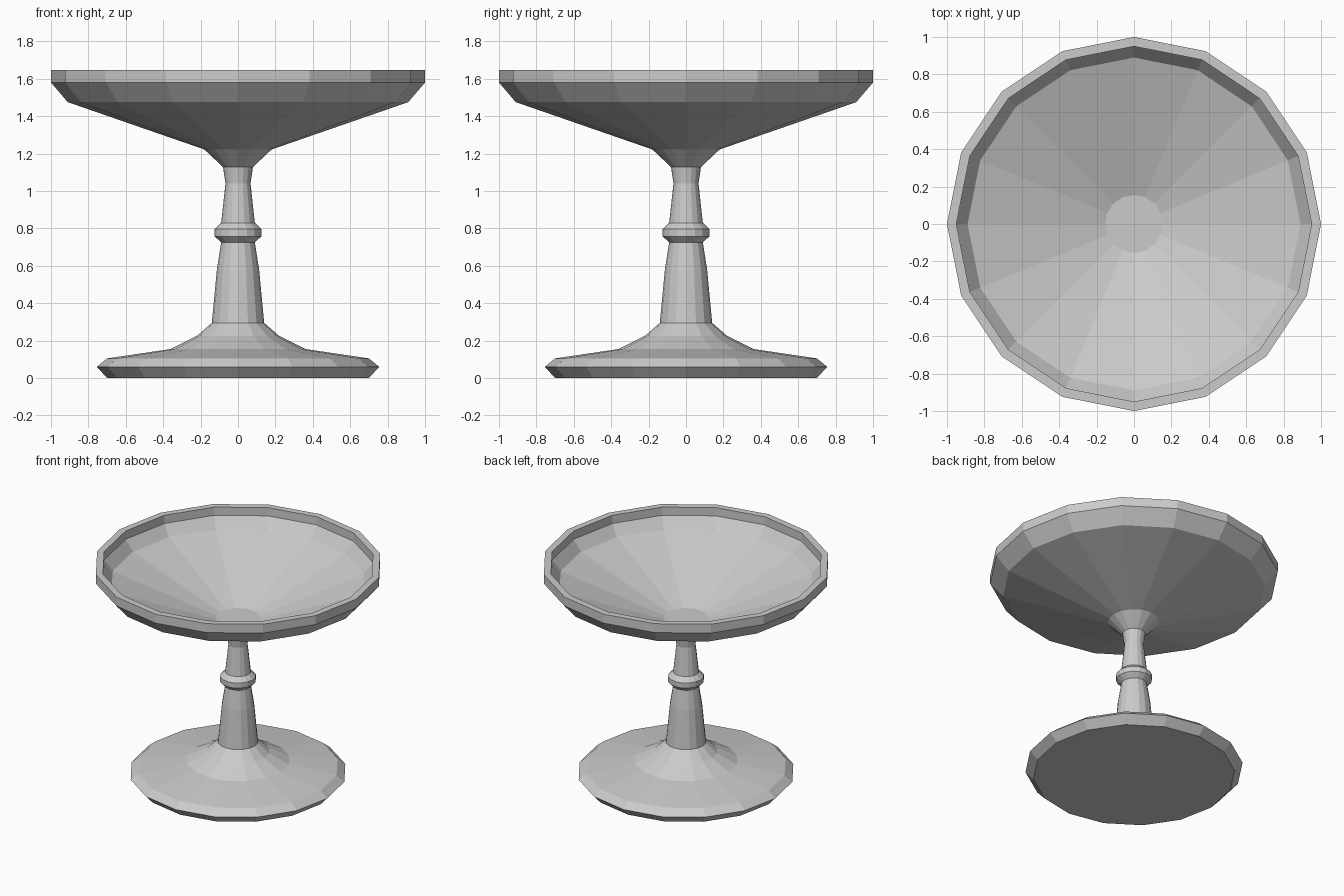
import bpy, bmesh
from math import cos, sin, tau

if "Cube" in bpy.data.objects:
    bpy.data.objects.remove(bpy.data.objects["Cube"])

SIDES = 16


def lathe(name, profile, cap_start=False, cap_end=False):
    """Spin a (radius, z) profile, listed so the outside goes upward, into a faceted part."""
    bm = bmesh.new()
    rings = [[bm.verts.new((r * cos(tau * i / SIDES), r * sin(tau * i / SIDES), z))
              for i in range(SIDES)] for r, z in profile]
    for a, b in zip(rings, rings[1:]):
        for i in range(SIDES):
            j = (i + 1) % SIDES
            bm.faces.new((a[i], a[j], b[j], b[i]))
    if cap_start:
        bm.faces.new(rings[0][::-1])
    if cap_end:
        bm.faces.new(rings[-1])
    mesh = bpy.data.meshes.new(name)
    bm.to_mesh(mesh)
    bm.free()
    obj = bpy.data.objects.new(name, mesh)
    bpy.context.collection.objects.link(obj)
    return obj


# Flared foot with rounded edge
lathe("foot", [(0.70, 0), (0.755, 0.06), (0.70, 0.105), (0.36, 0.155),
               (0.22, 0.225), (0.14, 0.295)], cap_start=True)

# Tapered stem below the collar
lathe("lower_stem", [(0.14, 0.295), (0.113, 0.58), (0.09, 0.725)])

# Raised collar
lathe("collar", [(0.09, 0.725), (0.125, 0.758), (0.125, 0.797), (0.09, 0.83)])

# Slim neck above the collar
lathe("upper_stem", [(0.09, 0.83), (0.067, 1.04), (0.08, 1.128)])

# Shallow bowl: outside, flat rim, then inside down to the floor
lathe("bowl", [(0.08, 1.128), (0.18, 1.222), (0.91, 1.475), (1.0, 1.58), (1.0, 1.648),
               (0.95, 1.648), (0.95, 1.585), (0.89, 1.505), (0.155, 1.24)], cap_end=True)
